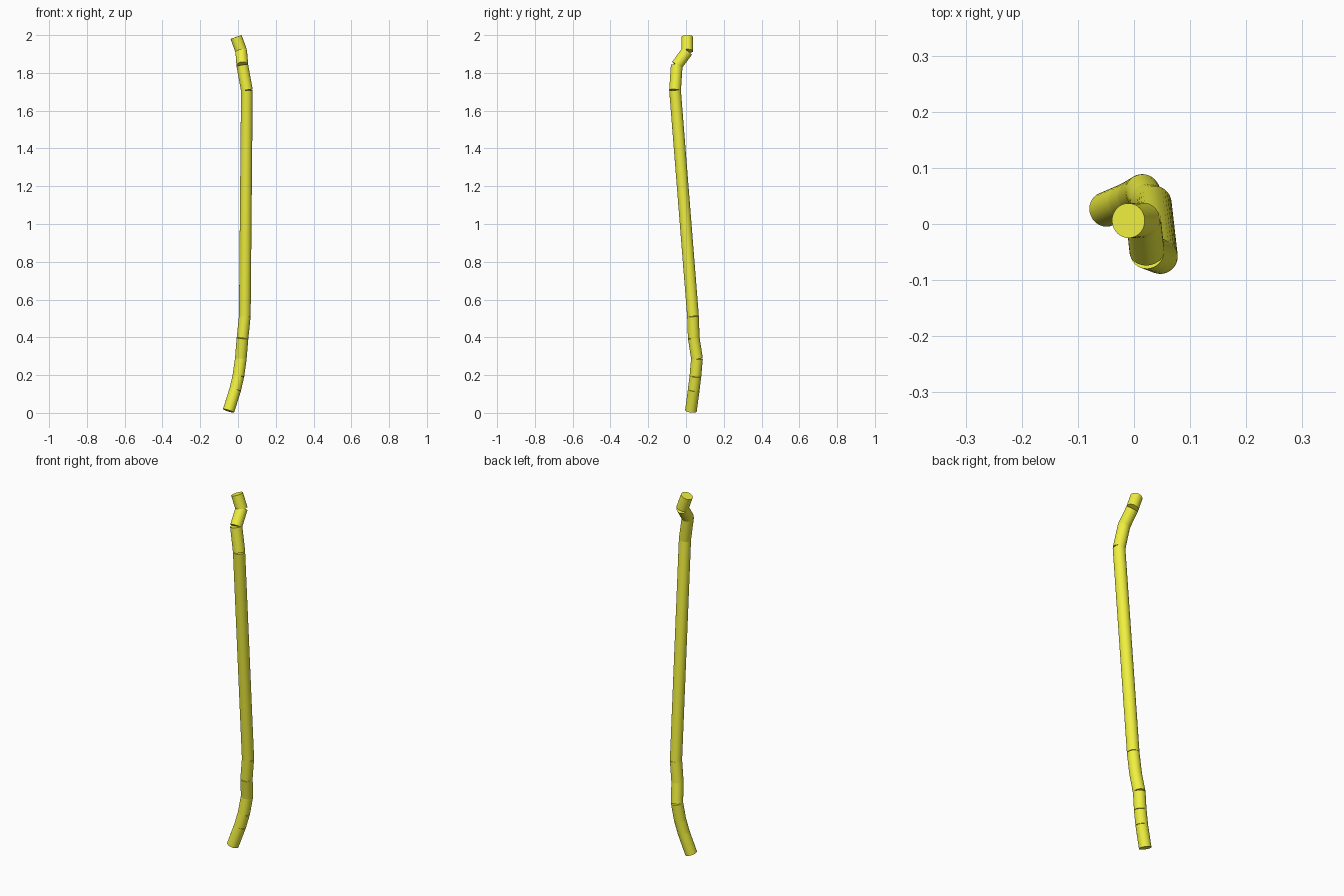
import bpy
from mathutils import Vector

if "Cube" in bpy.data.objects:
    bpy.data.objects.remove(bpy.data.objects["Cube"])

RADIUS = 0.031

# Joint positions along the stick, from foot to tip
joints = [Vector(p) for p in (
    (-0.050, 0.026, 0.011), (-0.015, 0.041, 0.122), (0.002, 0.050, 0.195),
    (0.015, 0.058, 0.288), (0.024, 0.041, 0.397), (0.036, 0.037, 0.512),
    (0.047, -0.058, 1.708), (0.023, -0.049, 1.840), (0.017, 0.007, 1.915),
    (-0.010, 0.006, 1.990))]

yellow = bpy.data.materials.new("yellow")
yellow.diffuse_color = (0.87, 0.87, 0.05, 1)
yellow.use_nodes = True
yellow.node_tree.nodes["Principled BSDF"].inputs["Base Color"].default_value = yellow.diffuse_color


def rod(name, a, b):
    """Flat-ended cylinder from a to b."""
    d = b - a
    bpy.ops.mesh.primitive_cylinder_add(
        vertices=32, radius=RADIUS, depth=d.length, location=(a + b) / 2,
        rotation=d.to_track_quat('Z', 'Y').to_euler())
    ob = bpy.context.object
    ob.name = name
    ob.data.materials.append(yellow)
    bpy.ops.object.shade_smooth_by_angle()


# Crooked stick: one straight rod per pair of joints
names = ["foot", "lower_bend_1", "lower_bend_2", "lower_bend_3", "lower_bend_4",
         "long_shaft", "neck", "crook", "tip"]
for name, a, b in zip(names, joints, joints[1:]):
    rod(name, a, b)
